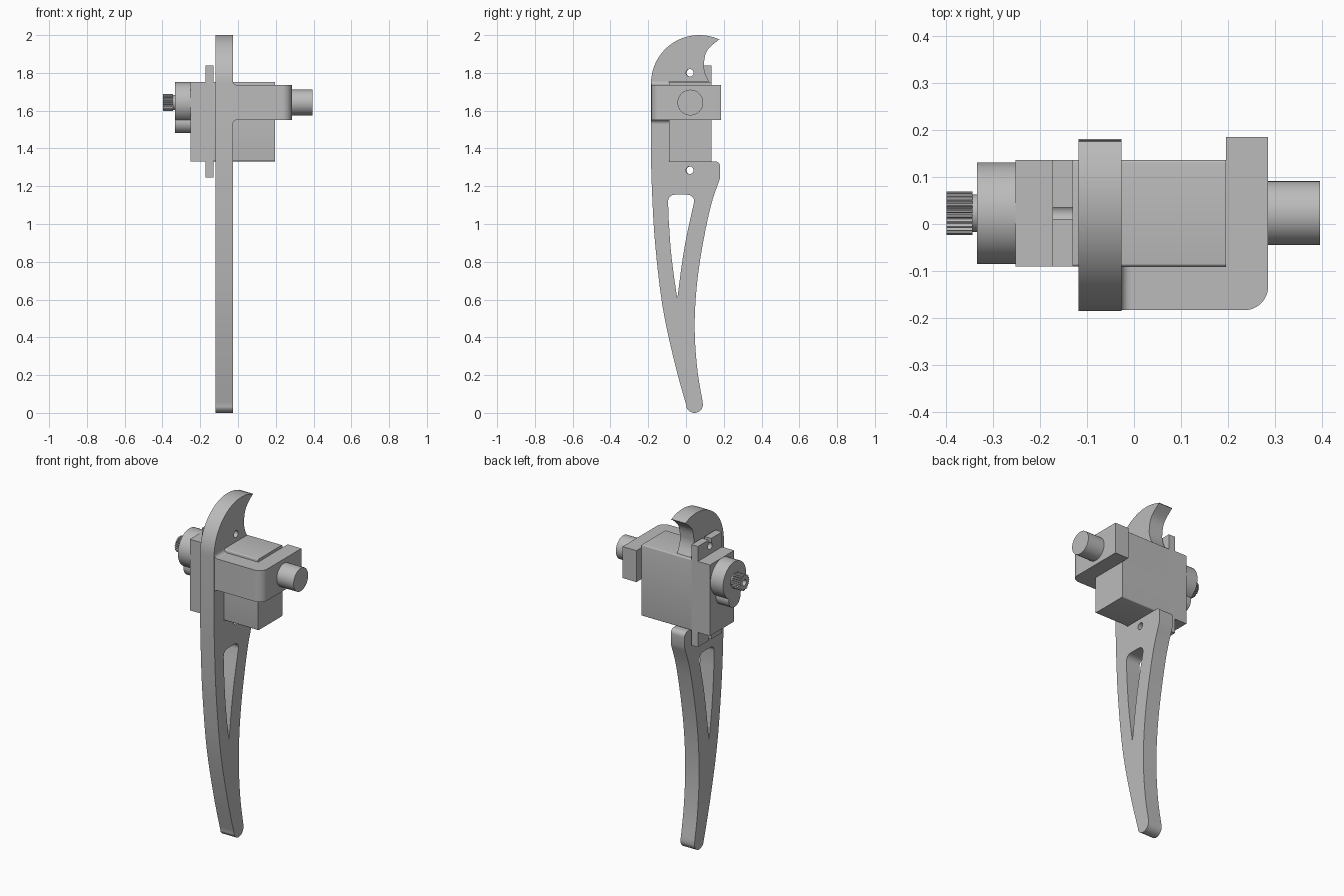
import bpy, bmesh, math
from mathutils import Matrix

cube = bpy.data.objects.get("Cube")
if cube:
    bpy.data.objects.remove(cube, do_unlink=True)

grey = bpy.data.materials.new("plain grey")
grey.use_nodes = True
COL = (0.5, 0.5, 0.5, 1)
grey.diffuse_color = COL
grey.node_tree.nodes["Principled BSDF"].inputs["Base Color"].default_value = COL

# Profile plane axes: (first, second, extrusion) for each extrusion direction
AXES = {"x": ((0, 1, 0), (0, 0, 1), (1, 0, 0)),
        "y": ((0, 0, 1), (1, 0, 0), (0, 1, 0)),
        "z": ((1, 0, 0), (0, 1, 0), (0, 0, 1))}


def arc(cx, cy, r, a0, a1, n=12):
    """Points on an arc, angles in degrees."""
    return [(cx + r * math.cos(math.radians(a0 + (a1 - a0) * i / n)),
             cy + r * math.sin(math.radians(a0 + (a1 - a0) * i / n))) for i in range(n + 1)]


def circle(cx, cy, r, n=48):
    return arc(cx, cy, r, 0, 360, n)[:-1]


def smooth(pts, n=7):
    """Smooth curve through a few points."""
    p = [pts[0]] + pts + [pts[-1]]
    out = []
    for i in range(1, len(p) - 2):
        for k in range(n):
            t = k / n
            out.append(tuple(0.5 * (2 * b + (c - a) * t + (2 * a - 5 * b + 4 * c - d) * t * t
                                    + (3 * b - a - 3 * c + d) * t ** 3)
                             for a, b, c, d in zip(p[i - 1], p[i], p[i + 1], p[i + 2])))
    return out + [pts[-1]]


def rounded(x0, x1, y0, y1, r):
    return (arc(x1 - r, y1 - r, r, 0, 90, 4) + arc(x0 + r, y1 - r, r, 90, 180, 4)
            + arc(x0 + r, y0 + r, r, 180, 270, 4) + arc(x1 - r, y0 + r, r, 270, 360, 4))


def prism(name, loops, lo, hi, axis="x"):
    """Extrude an outline (first loop) with holes (other loops) from lo to hi."""
    cu = bpy.data.curves.new(name, "CURVE")
    cu.dimensions = "2D"
    cu.fill_mode = "BOTH"
    cu.extrude = (hi - lo) / 2
    for pts in loops:
        s = cu.splines.new("POLY")
        s.points.add(len(pts) - 1)
        for q, (a, b) in zip(s.points, pts):
            q.co = (a, b, 0, 1)
        s.use_cyclic_u = True
    tmp = bpy.data.objects.new(name + "_outline", cu)
    bpy.context.collection.objects.link(tmp)
    bpy.context.view_layer.update()
    me = bpy.data.meshes.new_from_object(
        tmp.evaluated_get(bpy.context.evaluated_depsgraph_get()))
    bpy.data.objects.remove(tmp, do_unlink=True)
    bpy.data.curves.remove(cu)
    m = Matrix(AXES[axis]).transposed().to_4x4()
    me.transform(m @ Matrix.Translation((0, 0, (lo + hi) / 2)))
    bm = bmesh.new()
    bm.from_mesh(me)
    bmesh.ops.remove_doubles(bm, verts=bm.verts, dist=1e-5)
    bmesh.ops.recalc_face_normals(bm, faces=bm.faces)
    bm.to_mesh(me)
    bm.free()
    me.name = name
    me.materials.clear()
    me.materials.append(grey)
    ob = bpy.data.objects.new(name, me)
    bpy.context.collection.objects.link(ob)
    bpy.ops.object.select_all(action="DESELECT")
    ob.select_set(True)
    bpy.context.view_layer.objects.active = ob
    bpy.ops.object.shade_smooth_by_angle(angle=math.radians(30))
    return ob


# Curved leg plate with hooked top, open motor slot and tapering window
CY, CZ = 0.023, 1.643          # motor shaft axis
leg = (arc(0.07, 1.745, 0.255, 65, 180, 32)
       + smooth([(-0.185, 1.35), (-0.181, 1.2), (-0.165, 0.915), (-0.125, 0.57),
                 (-0.06, 0.265), (0.003, 0.035)])
       + arc(0.045, 0.045, 0.045, 200, 355)
       + smooth([(0.088, 0.06), (0.06, 0.23), (0.046, 0.44), (0.055, 0.65), (0.083, 0.86),
                 (0.13, 1.09), (0.174, 1.225)])
       + smooth([(0.181, 1.245), (0.181, 1.3)], 1)
       + arc(0.156, 1.306, 0.025, 0, 90, 6)
       + [(-0.09, 1.33), (-0.09, 1.755)]
       + smooth([(0.122, 1.755), (0.101, 1.80), (0.095, 1.85), (0.113, 1.92), (0.178, 1.979)]))
window = (arc(-0.06, 1.12, 0.035, 180, 90, 6) + arc(0.008, 1.12, 0.035, 90, -15, 6)
          + smooth([(0.03, 1.06), (0.0, 0.92), (-0.023, 0.78), (-0.045, 0.61)])
          + smooth([(-0.047, 0.61), (-0.066, 0.74), (-0.081, 0.87), (-0.092, 1.03)]))
prism("leg_plate", [leg, window, circle(0.02, 1.80, 0.02, 24), circle(0.02, 1.285, 0.02, 24)],
      -0.118, -0.027)

# Bracket wrapping the motor, with its fillets against the leg
bracket = ([(-0.06, -0.09), (-0.06, -0.183)] + arc(0.235, -0.133, 0.05, 270, 360)
           + [(0.285, 0.185), (0.195, 0.185), (0.195, -0.09)])
prism("bracket", [bracket], 1.55, 1.736, "z")
for side, z, s in (("upper", 1.736, 1), ("lower", 1.55, -1)):
    f = 0.02
    pts = [(z - s * 0.01, -0.04), (z + s * f, -0.027)]
    pts += [(z + s * (f - f * math.sin(a)), -0.027 + f - f * math.cos(a))
            for a in [math.radians(15 * i) for i in range(1, 7)]]
    pts += [(z - s * 0.01, -0.027 + f)]
    prism(side + "_bracket_fillet", [pts], -0.183, -0.09, "y")
prism("pivot_pin", [circle(CY, CZ, 0.068)], 0.28, 0.395)

# Motor case and its front cap
prism("motor_case", [rounded(-0.09, 0.136, 1.332, 1.752, 0.006)], -0.13, 0.195)
prism("motor_cap", [[(-0.09, 1.332), (0.136, 1.332), (0.136, 1.752), (-0.09, 1.752)]],
      -0.252, -0.13)

# Mounting flange with open keyhole slots at both ends
MID = 1.5425
notch = [(CY + 0.012, 1.84)] + arc(CY, 1.80, 0.02, 53, -233, 20) + [(CY - 0.012, 1.84)]
top = [(0.136, 1.84)] + notch + [(-0.09, 1.84)]
prism("mounting_flange", [top + [(y, 2 * MID - z) for y, z in reversed(top)]], -0.173, -0.13)

# Gear housing, neck and splined output shaft
prism("gear_housing", [circle(CY, CZ, 0.108, 64)], -0.334, -0.25)
prism("small_gear_housing", [circle(CY, 1.537, 0.055)], -0.334, -0.25)
prism("shaft_neck", [circle(CY, CZ, 0.04)], -0.346, -0.33)
TEETH = 24
spline = []
for i in range(TEETH):
    for k, r in ((0, 0.040), (0.25, 0.040), (0.5, 0.046), (0.75, 0.046)):
        a = 2 * math.pi * (i + k) / TEETH
        spline.append((CY + r * math.cos(a), CZ + r * math.sin(a)))
prism("splined_shaft", [spline, circle(CY, CZ, 0.018, 24)], -0.398, -0.343)
